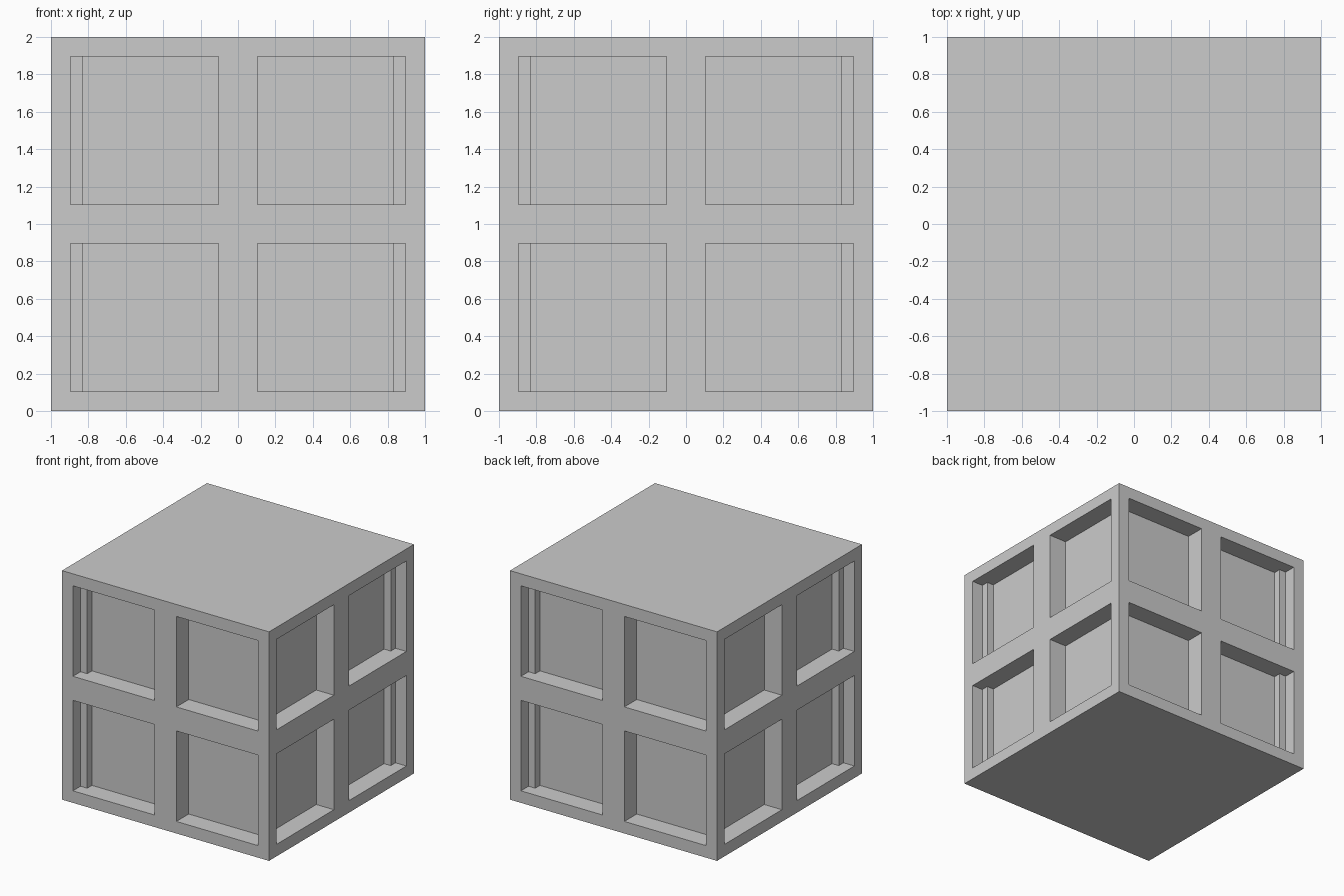
import bpy
import bmesh
from math import pi
from mathutils import Matrix, Vector

if "Cube" in bpy.data.objects:
    bpy.data.objects.remove(bpy.data.objects["Cube"])

HALF = 1.0      # half width of the block
INNER = 0.105   # window edge nearest the middle of a side
OUTER = 0.895   # window edge nearest the corner
PANEL = 0.83    # distance of the recessed panel from the centre

grey = bpy.data.materials.new("light grey")
grey.diffuse_color = (0.6, 0.6, 0.6, 1)
grey.use_nodes = True
grey.node_tree.nodes["Principled BSDF"].inputs["Base Color"].default_value = grey.diffuse_color

bm = bmesh.new()


def face(points, normal, turn=Matrix()):
    """Add a polygon facing the given direction, then turn it about z."""
    f = bm.faces.new([bm.verts.new(turn @ Vector(p)) for p in points])
    f.normal_update()
    if f.normal.dot(turn @ Vector(normal)) < 0:
        f.normal_flip()


def frame(turn):
    """Flat lattice around the four openings of one side."""
    cuts = [-HALF, -OUTER, -INNER, INNER, OUTER, HALF]
    for i, (x0, x1) in enumerate(zip(cuts, cuts[1:])):
        for j, (z0, z1) in enumerate(zip(cuts, cuts[1:])):
            if i in (1, 3) and j in (1, 3):
                continue
            face([(x0, -HALF, z0 + 1), (x1, -HALF, z0 + 1),
                  (x1, -HALF, z1 + 1), (x0, -HALF, z1 + 1)], (0, -1, 0), turn)


def recess(side, bottom, turn):
    """Sunken window with a stepped jamb at the corner side."""
    top = bottom + OUTER - INNER
    plan = [(INNER, -HALF), (INNER, -PANEL), (PANEL, -PANEL),
            (PANEL, -OUTER), (OUTER, -OUTER), (OUTER, -HALF)]
    plan = [(side * x, y) for x, y in plan]
    # jambs, panel and step
    for (xa, ya), (xb, yb) in zip(plan, plan[1:]):
        if ya == yb:
            normal = (0, -1, 0)
        else:
            normal = (side if abs(xa) == INNER else -side, 0, 0)
        face([(xa, ya, bottom), (xb, yb, bottom),
              (xb, yb, top), (xa, ya, top)], normal, turn)
    # sill and lintel
    face([(x, y, bottom) for x, y in plan], (0, 0, 1), turn)
    face([(x, y, top) for x, y in plan], (0, 0, -1), turn)


# four identical sides
for k in range(4):
    turn = Matrix.Rotation(k * pi / 2, 4, 'Z')
    frame(turn)
    for side in (-1, 1):
        for bottom in (INNER, 1 + INNER):
            recess(side, bottom, turn)

# plain roof and base
for z, up in ((0, -1), (2 * HALF, 1)):
    face([(-HALF, -HALF, z), (HALF, -HALF, z),
          (HALF, HALF, z), (-HALF, HALF, z)], (0, 0, up))

# merge the coplanar lattice cells
for f in bm.faces:
    f.smooth = False
mesh = bpy.data.meshes.new("windowed_block")
bm.to_mesh(mesh)
bm.free()
mesh.materials.append(grey)
block = bpy.data.objects.new("windowed_block", mesh)
bpy.context.collection.objects.link(block)
